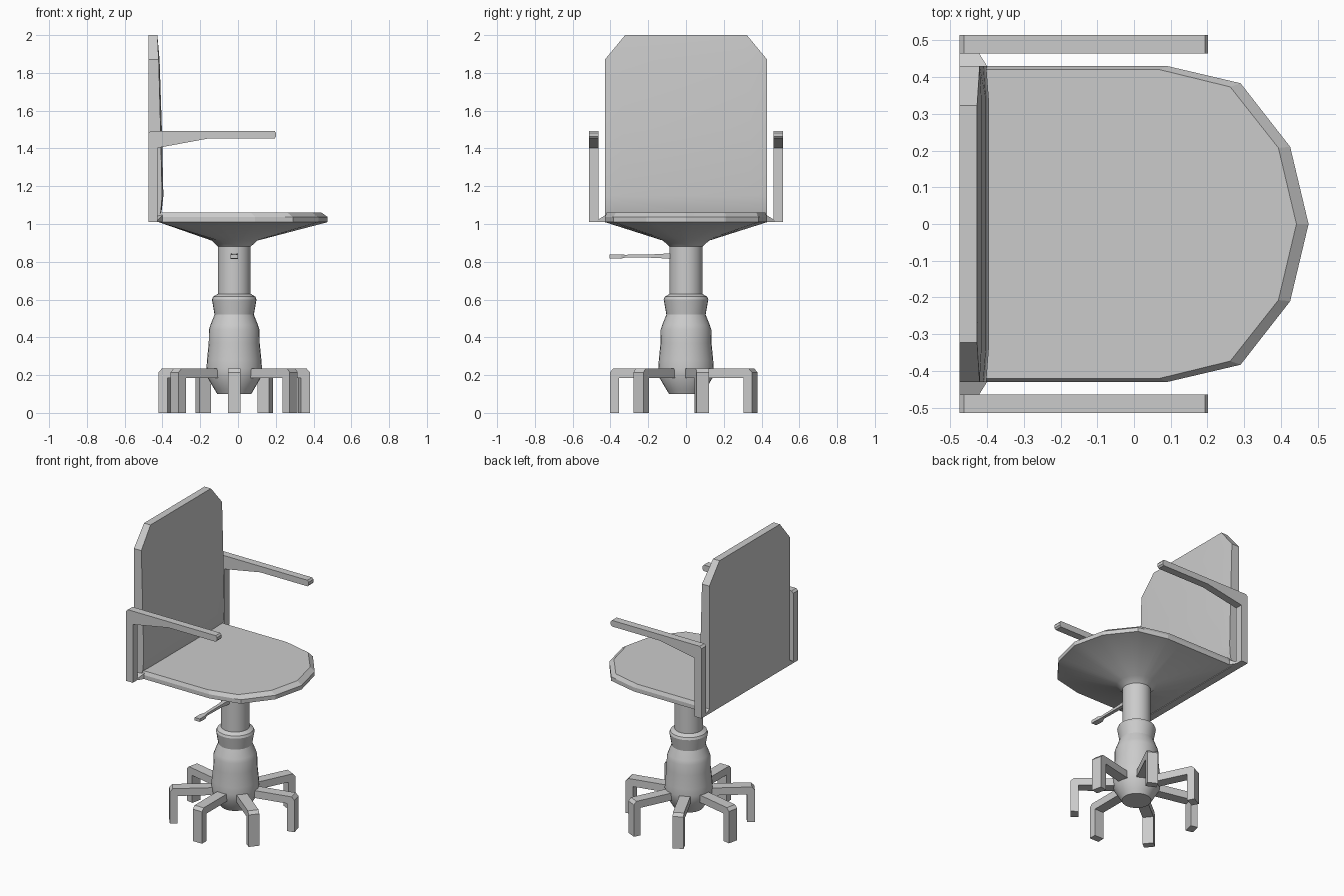
import bpy, bmesh
from math import pi, cos, sin, atan2, radians
from mathutils import Matrix, Vector

if "Cube" in bpy.data.objects:
    bpy.data.objects.remove(bpy.data.objects["Cube"])

CX = -0.02  # x of the pedestal axis


def finish(bm, name, smooth=None):
    bmesh.ops.recalc_face_normals(bm, faces=bm.faces)
    me = bpy.data.meshes.new(name)
    bm.to_mesh(me)
    bm.free()
    ob = bpy.data.objects.new(name, me)
    bpy.context.collection.objects.link(ob)
    if smooth:
        bpy.ops.object.select_all(action='DESELECT')
        ob.select_set(True)
        bpy.context.view_layer.objects.active = ob
        bpy.ops.object.shade_smooth_by_angle(angle=radians(smooth))
    return ob


def loft(name, rings, smooth=None, matrix=None):
    """Join closed rings of equal length and cap both ends."""
    bm = bmesh.new()
    vs = [[bm.verts.new(p) for p in r] for r in rings]
    n = len(vs[0])
    for a, b in zip(vs, vs[1:]):
        for i in range(n):
            j = (i + 1) % n
            bm.faces.new((a[i], a[j], b[j], b[i]))
    bm.faces.new(vs[0])
    bm.faces.new(vs[-1])
    if matrix:
        bm.transform(matrix)
    return finish(bm, name, smooth)


def extrude_xz(name, profile, y0, y1, matrix=None):
    return loft(name, [[(x, y, z) for x, z in profile] for y in (y0, y1)], matrix=matrix)


# pedestal: turned column
profile = [(0.09, 0.10), (0.105, 0.125), (0.143, 0.19), (0.147, 0.235), (0.144, 0.28),
           (0.135, 0.37), (0.134, 0.44), (0.126, 0.465), (0.104, 0.52), (0.118, 0.60),
           (0.112, 0.615), (0.087, 0.63), (0.087, 0.89)]
N = 28
loft("pedestal", [[(CX + r * cos(2 * pi * i / N), r * sin(2 * pi * i / N), z)
                   for i in range(N)] for r, z in profile], smooth=30)

# seven bent feet
foot = [(0.08, 0.185), (0.08, 0.235), (0.385, 0.235), (0.403, 0.215), (0.403, 0),
        (0.355, 0), (0.355, 0.185)]
for k in range(7):
    m = Matrix.Translation((CX, 0, 0)) @ Matrix.Rotation(-pi / 2 + k * 2 * pi / 7, 4, 'Z')
    extrude_xz(f"foot_{k + 1}", foot, -0.034, 0.034, m)


# seat: shell flaring from the column to a D-shaped outline
def outline(half, steps=5):
    pts = half + [(x, -y) for x, y in reversed(half[:-1])]
    out = []
    for i, p in enumerate(pts):
        q = pts[(i + 1) % len(pts)]
        out += [Vector(p).lerp(Vector(q), s / steps) for s in range(steps)]
    return out


outer = outline([(-0.42, 0.43), (0.09, 0.43), (0.29, 0.383), (0.425, 0.21), (0.475, 0)])
inner = outline([(-0.41, 0.42), (0.07, 0.42), (0.262, 0.373), (0.393, 0.207), (0.442, 0)])


def seat_circle(r, z):
    return [(CX + r * cos(a), r * sin(a), z) for a in (atan2(p.y, p.x - CX) for p in outer)]


seat = loft("seat", [seat_circle(0.087, 0.88), seat_circle(0.122, 0.912),
                     [(p.x, p.y, 1.01) for p in outer],
                     [(p.x, p.y, 1.037) for p in outer],
                     [(p.x, p.y, 1.06) for p in inner]])
for f in seat.data.polygons:
    f.use_smooth = -0.999 < f.normal.z < -0.1

# backrest: slab with clipped top corners and a gently padded front
rows = [(1.01, 0.43, -0.425, -0.425), (1.07, 0.43, -0.408, -0.404),
        (1.15, 0.43, -0.402, -0.395), (1.5, 0.43, -0.41, -0.403),
        (1.87, 0.43, -0.42, -0.415), (2.0, 0.322, -0.427, -0.427)]
loft("backrest", [[(-0.475, -w, z), (xe, -w, z), (xm, -0.79 * w, z),
                   (xm, 0.79 * w, z), (xe, w, z), (-0.475, w, z)]
                  for z, w, xe, xm in rows], smooth=30)

# armrests with the low brackets that tie them to the seat
arm = [(-0.475, 1.01), (-0.475, 1.48), (-0.462, 1.493), (0.193, 1.493), (0.202, 1.482),
       (0.202, 1.462), (0.193, 1.452), (-0.16, 1.452), (-0.425, 1.403), (-0.425, 1.01)]
for side, s in (("left", 1), ("right", -1)):
    extrude_xz(f"{side}_armrest", arm, s * 0.464, s * 0.514)
    plan = [(-0.475, 0.42), (-0.475, 0.47), (-0.425, 0.47), (-0.40, 0.43), (-0.40, 0.42)]
    top = [1.045, 1.02, 1.02, 1.045, 1.05]
    loft(f"{side}_arm_bracket", [[(x, s * y, 1.01) for x, y in plan],
                                 [(x, s * y, z) for (x, y), z in zip(plan, top)]])

# height lever with a flattened paddle end
lever = [(-0.08, 0.017, 0.815, 0.845), (-0.16, 0.012, 0.821, 0.840), (-0.32, 0.010, 0.823, 0.837),
         (-0.345, 0.019, 0.816, 0.838), (-0.405, 0.019, 0.818, 0.838)]
loft("height_lever", [[(CX - w, y, a), (CX + w, y, a), (CX + w, y, b), (CX - w, y, b)]
                      for y, w, a, b in lever])
